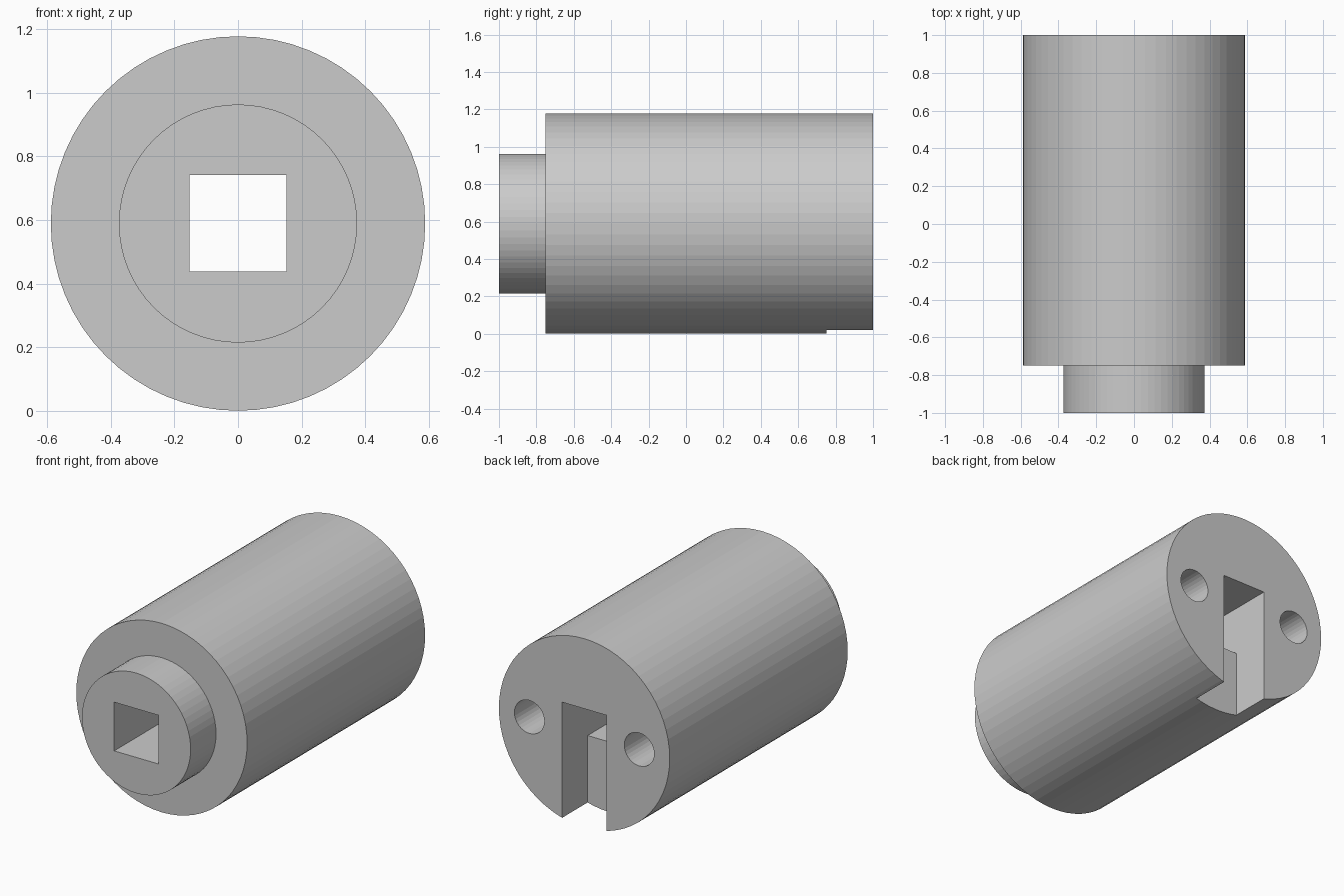
import bpy, bmesh
from math import pi, cos, sin

if "Cube" in bpy.data.objects:
    bpy.data.objects.remove(bpy.data.objects["Cube"])

CZ = 0.589      # height of the axis
SIDES = 64


def make_object(name, bm):
    bmesh.ops.recalc_face_normals(bm, faces=bm.faces)
    mesh = bpy.data.meshes.new(name)
    bm.to_mesh(mesh)
    bm.free()
    obj = bpy.data.objects.new(name, mesh)
    bpy.context.collection.objects.link(obj)
    return obj


def lathe(name, profile, cx=0.0, sides=SIDES):
    """Closed solid turned about a y-parallel axis from (radius, y) points."""
    bm = bmesh.new()
    rings = [[bm.verts.new((cx + r * cos(2 * pi * i / sides), y,
                            CZ + r * sin(2 * pi * i / sides)))
              for i in range(sides)] for r, y in profile]
    for a, b in zip(rings, rings[1:]):
        for i in range(sides):
            j = (i + 1) % sides
            bm.faces.new((a[i], a[j], b[j], b[i]))
    bm.faces.new(rings[0])
    bm.faces.new(rings[-1])
    return make_object(name, bm)


def extrude_x(name, outline, half):
    """Side outline of (y, z) points extruded symmetrically along x."""
    bm = bmesh.new()
    face = bm.faces.new([bm.verts.new((-half, y, z)) for y, z in outline])
    geom = bmesh.ops.extrude_face_region(bm, geom=[face])["geom"]
    verts = [g for g in geom if isinstance(g, bmesh.types.BMVert)]
    bmesh.ops.translate(bm, verts=verts, vec=(2 * half, 0, 0))
    return make_object(name, bm)


def cut(target, cutter):
    mod = target.modifiers.new("cut", 'BOOLEAN')
    mod.operation = 'DIFFERENCE'
    mod.solver = 'EXACT'
    mod.object = cutter
    cutter.hide_render = True
    bpy.context.view_layer.objects.active = target
    bpy.ops.object.modifier_apply(modifier=mod.name)
    bpy.data.objects.remove(cutter)


# Stepped cylinder: front boss and main barrel
body = lathe("stepped_barrel",
             [(0.374, -1), (0.374, -0.75), (0.588, -0.75), (0.588, 1)])

# Square through-channel that opens downward into a slot at the back
cut(body, extrude_x("channel_cutter",
                    [(-1.1, 0.438), (0.75, 0.438), (0.75, -0.1),
                     (1.1, -0.1), (1.1, 0.741), (-1.1, 0.741)], 0.152))

# Pair of blind screw holes in the back face
for x in (-0.378, 0.378):
    cut(body, lathe("hole_cutter", [(0.103, 0.5), (0.103, 1.1)], x, 32))
